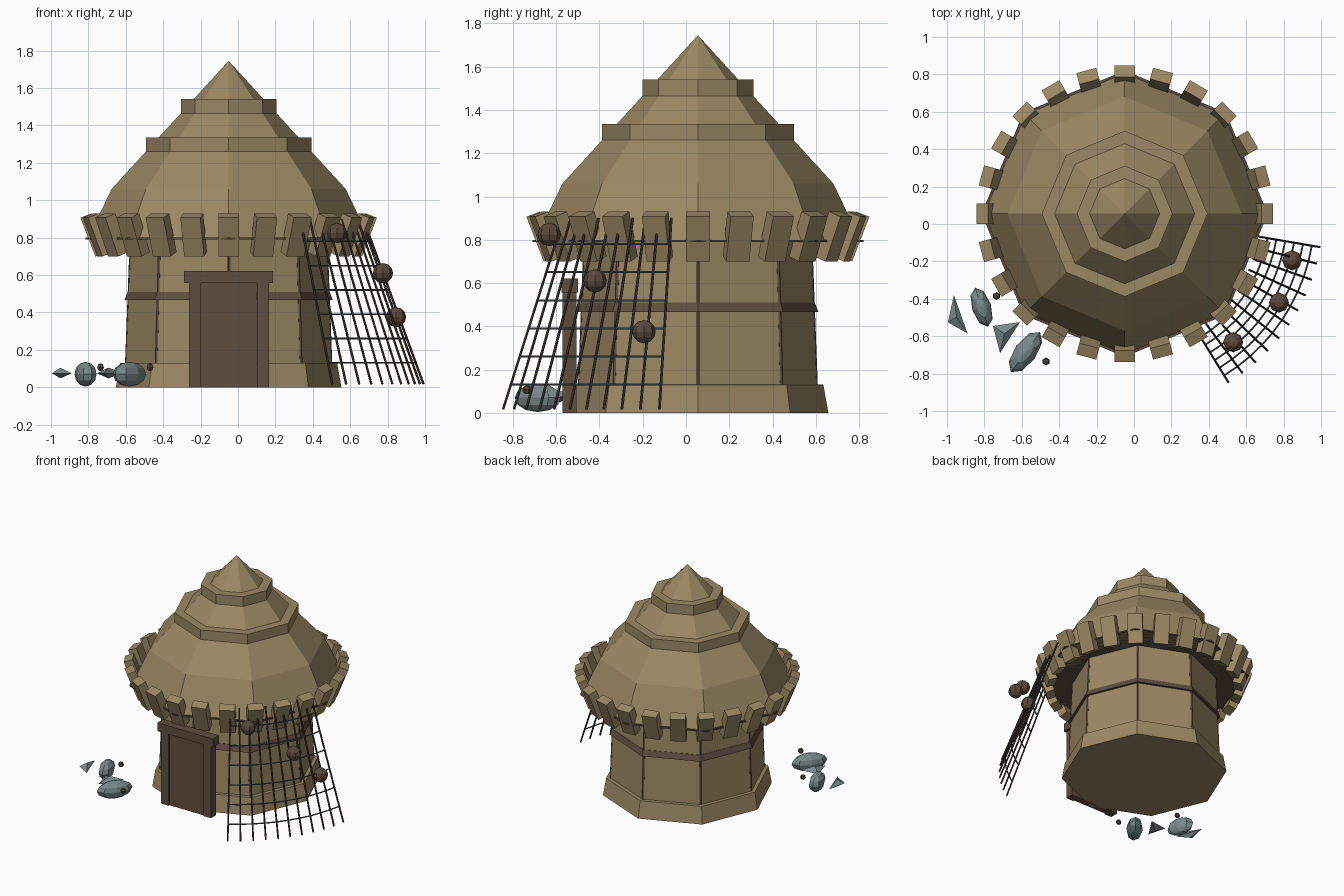
import bpy, bmesh, math
from mathutils import Matrix, Vector

if "Cube" in bpy.data.objects:
    bpy.data.objects.remove(bpy.data.objects["Cube"])

CX, CY = -0.05, 0.055  # hut axis


def mat(name, r, g, b):
    m = bpy.data.materials.new(name)
    m.diffuse_color = (r, g, b, 1)
    m.use_nodes = True
    m.node_tree.nodes["Principled BSDF"].inputs["Base Color"].default_value = m.diffuse_color
    return m


TAN = mat("tan_stone", 0.335, 0.25, 0.128)
BROWN = mat("brown_wood", 0.118, 0.074, 0.05)
DARK = mat("dark_rod", 0.06, 0.042, 0.03)
SLATE = mat("slate_cord", 0.09, 0.115, 0.125)
GREY = mat("grey_fish", 0.195, 0.255, 0.25)
NUT = mat("brown_float", 0.105, 0.068, 0.047)


def finish(bm, name, m):
    bmesh.ops.recalc_face_normals(bm, faces=bm.faces)
    me = bpy.data.meshes.new(name)
    bm.to_mesh(me)
    bm.free()
    me.materials.append(m)
    o = bpy.data.objects.new(name, me)
    bpy.context.collection.objects.link(o)
    return o


def polar(r, deg, z):
    a = math.radians(deg)
    return Vector((CX + r * math.cos(a), CY + r * math.sin(a), z))


def lathe(name, prof, m, n=8):
    """Closed turned solid from (radius, z) points around the hut axis."""
    bm = bmesh.new()
    rings = []
    for r, z in prof:
        if r == 0:
            rings.append([bm.verts.new((CX, CY, z))] * n)
        else:
            rings.append([bm.verts.new(polar(r, i * 360 / n, z)) for i in range(n)])
    for a, b in zip(rings, rings[1:]):
        for i in range(n):
            j = (i + 1) % n
            vs = list(dict.fromkeys((a[i], a[j], b[j], b[i])))
            bm.faces.new(vs)
    for ring in (rings[0], rings[-1]):
        if ring[0] is not ring[1]:
            bm.faces.new(ring)
    return finish(bm, name, m)


def add_box(bm, size, matrix):
    bmesh.ops.create_cube(bm, size=1, matrix=matrix @ Matrix.Diagonal((*size, 1)))


def box(name, x0, x1, y0, y1, z0, z1, m):
    bm = bmesh.new()
    c = Matrix.Translation(((x0 + x1) / 2, (y0 + y1) / 2, (z0 + z1) / 2))
    add_box(bm, (x1 - x0, y1 - y0, z1 - z0), c)
    return finish(bm, name, m)


def add_rod(bm, p, q, r, n=6):
    d = q - p
    mtx = Matrix.Translation((p + q) / 2) @ d.to_track_quat('Z', 'Y').to_matrix().to_4x4()
    bmesh.ops.create_cone(bm, cap_ends=True, segments=n, radius1=r, radius2=r,
                          depth=d.length, matrix=mtx)


def ball(name, loc, scale, m, rot=0, seg=8, rings=6):
    bm = bmesh.new()
    mtx = (Matrix.Translation(loc) @ Matrix.Rotation(math.radians(rot), 4, 'Z')
           @ Matrix.Diagonal((*scale, 1)))
    bmesh.ops.create_uvsphere(bm, u_segments=seg, v_segments=rings, radius=1, matrix=mtx)
    return finish(bm, name, m)


# Walls with flared plinth, and the band round them
lathe("walls", [(0.603, 0), (0.58, 0.13), (0.552, 0.131), (0.526, 0.80)], TAN)
lathe("wall_band", [(0.53, 0.465), (0.557, 0.466), (0.54, 0.51), (0.52, 0.511)], BROWN)

# Slim corner posts, almost flush with the walls
bm = bmesh.new()
for i in range(8):
    add_rod(bm, polar(0.543, i * 45, 0.13), polar(0.518, i * 45, 0.79), 0.011)
finish(bm, "corner_posts", BROWN)

# Roof cone, its two stepped rings and the thin eave
lathe("roof", [(0.755, 0.79), (0.626, 1.06), (0, 1.745)], TAN)
lathe("eave", [(0.765, 0.79), (0.765, 0.80)], BROWN)
lathe("roof_ring_lower", [(0.443, 1.26), (0.443, 1.335)], TAN)
lathe("roof_ring_upper", [(0.256, 1.46), (0.256, 1.54)], TAN)

# Ring of leaning blocks round the eave
bm = bmesh.new()
for i in range(24):
    mtx = (Matrix.Translation(polar(0.722, i * 15, 0.815))
           @ Matrix.Rotation(math.radians(i * 15), 4, 'Z')
           @ Matrix.Rotation(math.radians(21), 4, 'Y'))
    add_box(bm, (0.066, 0.11, 0.222), mtx)
finish(bm, "eave_blocks", TAN)

# Door
box("door_panel", -0.20, 0.10, -0.56, -0.505, 0, 0.56, BROWN)
for side, x in (("left", -0.262), ("right", 0.102)):
    box("door_post_" + side, x, x + 0.064, -0.57, -0.505, 0, 0.56, BROWN)
box("door_lintel", -0.289, 0.187, -0.575, -0.50, 0.557, 0.622, BROWN)

# Net: leaning rods fanned round the hut, with cross cords
angles = [-9.7 - 4.87 * i for i in range(11)]


def net_r(z):
    return 1.057 - (z - 0.017) * 0.327 / 0.883


bm = bmesh.new()
for a in angles:
    add_rod(bm, polar(net_r(0.017), a, 0.017), polar(net_r(0.9), a, 0.9), 0.0065)
finish(bm, "net_rods", DARK)
bm = bmesh.new()
for k in range(1, 7):
    z = 0.13 * k
    for a, b in zip(angles, angles[1:]):
        add_rod(bm, polar(net_r(z), a, z), polar(net_r(z), b, z), 0.005, 5)
finish(bm, "net_cords", SLATE)

# Floats hung on the net
for i, p in enumerate([(0.53, -0.632, 0.825), (0.775, -0.42, 0.61), (0.845, -0.194, 0.375)]):
    ball(f"net_float_{i + 1}", p, (0.054, 0.054, 0.054), NUT)

# Two fish lying in front, each with body, tail and eye
fish = [
    ((-0.815, -0.445, 0.07), (0.11, 0.052, 0.066), 108, (-0.735, -0.385, 0.107),
     [(-0.963, -0.38), (-0.995, -0.525), (-0.89, -0.585)]),
    ((-0.58, -0.685, 0.07), (0.132, 0.06, 0.066), 54, (-0.47, -0.735, 0.107),
     [(-0.754, -0.545), (-0.61, -0.525), (-0.716, -0.69)]),
]
for i, (loc, scale, rot, eye, tail) in enumerate(fish):
    ball(f"fish_body_{i + 1}", loc, scale, GREY, rot)
    ball(f"fish_eye_{i + 1}", eye, (0.021, 0.021, 0.021), NUT, 0, 6, 4)
    bm = bmesh.new()
    pts = [bm.verts.new((x, y, 0.075)) for x, y in tail]
    mx = sum(p[0] for p in tail) / 3
    my = sum(p[1] for p in tail) / 3
    for z in (0.048, 0.105):
        tip = bm.verts.new((mx, my, z))
        for j in range(3):
            bm.faces.new((pts[j], pts[(j + 1) % 3], tip))
    finish(bm, f"fish_tail_{i + 1}", GREY)
